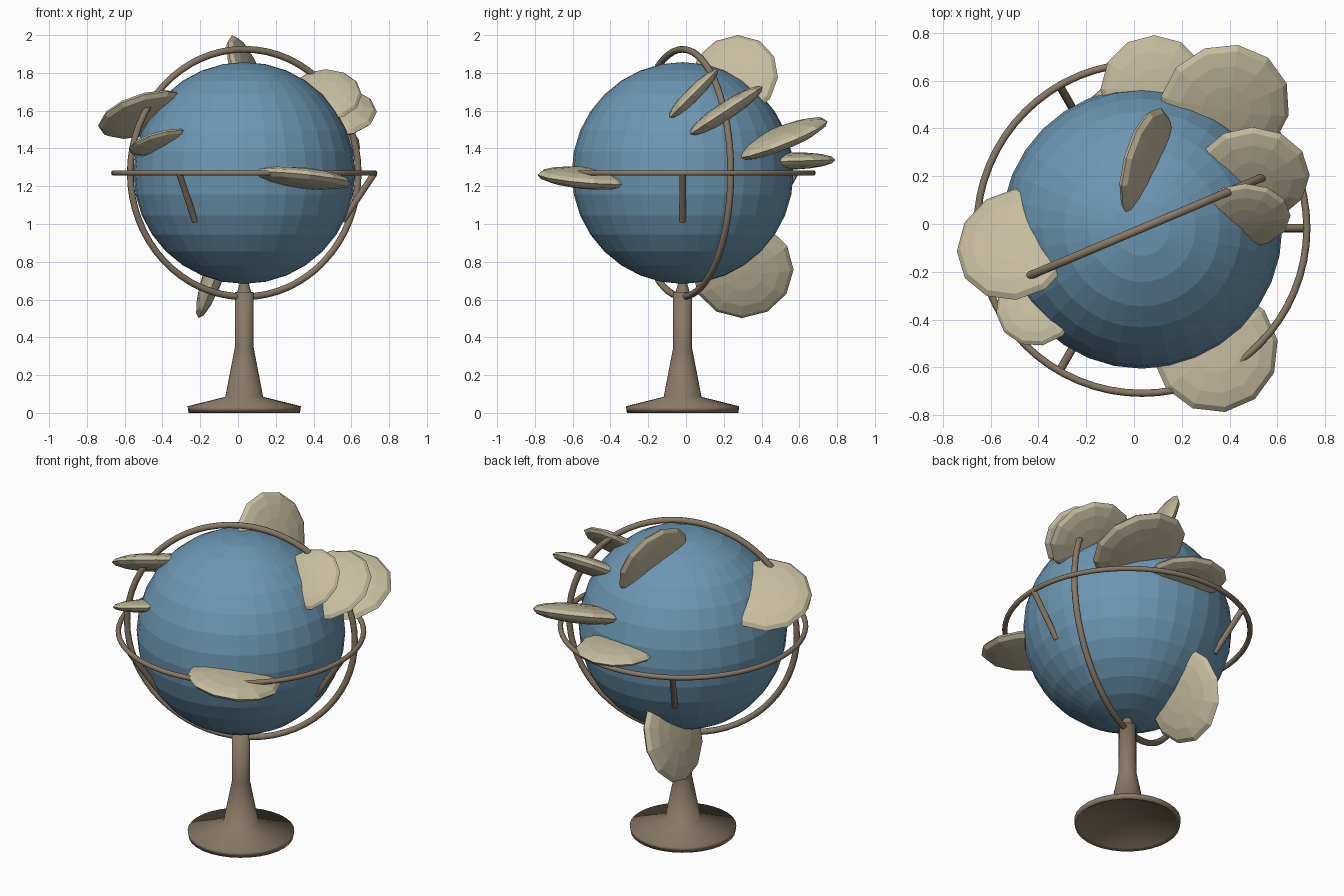
import bpy
import bmesh
import math
from mathutils import Vector

if bpy.data.objects.get("Cube"):
    bpy.data.objects.remove(bpy.data.objects["Cube"], do_unlink=True)

CENTRE = Vector((0.033, -0.018, 1.27))


def material(name, rgb):
    m = bpy.data.materials.new(name)
    m.use_nodes = True
    m.diffuse_color = (*rgb, 1)
    m.node_tree.nodes["Principled BSDF"].inputs["Base Color"].default_value = (*rgb, 1)
    return m


BLUE = material("ocean blue", (0.15, 0.31, 0.45))
BROWN = material("warm brown", (0.25, 0.19, 0.13))
BEIGE = material("pale sand", (0.57, 0.51, 0.35))


def finish(name, mat, smooth=False):
    ob = bpy.context.object
    ob.name = name
    ob.data.materials.append(mat)
    if smooth:
        bpy.ops.object.shade_smooth()
    return ob


def aim(normal):
    return Vector(normal).to_track_quat("Z", "Y").to_euler()


def ring(name, major, minor, rotation):
    bpy.ops.mesh.primitive_torus_add(location=CENTRE, rotation=rotation, major_radius=major,
                                     minor_radius=minor, major_segments=64, minor_segments=10)
    return finish(name, BROWN, True)


def rod(name, start, end, r1, r2):
    axis = end - start
    bpy.ops.mesh.primitive_cone_add(vertices=12, radius1=r1, radius2=r2, depth=axis.length,
                                    location=(start + end) / 2, rotation=aim(axis))
    finish(name, BROWN)
    bpy.ops.object.shade_smooth_by_angle()


def land(name, location, radius, normal):
    bpy.ops.mesh.primitive_uv_sphere_add(segments=12, ring_count=8, location=location,
                                         rotation=aim(normal))
    bpy.context.object.scale = (radius, radius, radius * 0.2)
    finish(name, BEIGE)


# Globe
bpy.ops.mesh.primitive_uv_sphere_add(segments=32, ring_count=16, radius=0.587, location=CENTRE)
finish("globe", BLUE)

# Horizon ring and meridian ring
ring("horizon_ring", 0.69, 0.015, (0, 0, 0))
ring("meridian_ring", 0.655, 0.018, (math.pi / 2, 0, math.radians(22.9)))

# Three struts holding the horizon ring to the globe
for i in range(3):
    a = i * math.tau / 3
    out = Vector((math.cos(a), math.sin(a), 0))
    rod(f"strut_{i + 1}", CENTRE + out * 0.69, CENTRE + out * 0.52 - Vector((0, 0, 0.255)),
        0.017, 0.017)

# Pin between stand and globe
rod("globe_pin", CENTRE - Vector((0, 0, 0.64)), CENTRE - Vector((0, 0, 0.57)), 0.04, 0.02)

# Lathed stand with a hollow foot
profile = [(0, 0.07), (0.09, 0.06), (0.28, 0.012), (0.295, 0), (0.30, 0.035), (0.10, 0.085),
           (0.05, 0.345), (0.05, 0.64), (0, 0.64)]
bm = bmesh.new()
verts = [bm.verts.new((r, 0, z)) for r, z in profile]
edges = [bm.edges.new(pair) for pair in zip(verts, verts[1:])]
bmesh.ops.spin(bm, geom=verts + edges, cent=(0, 0, 0), axis=(0, 0, 1),
               angle=math.tau, steps=32, use_duplicate=False)
bmesh.ops.remove_doubles(bm, verts=bm.verts, dist=0.0005)
bmesh.ops.recalc_face_normals(bm, faces=bm.faces)
mesh = bpy.data.meshes.new("stand")
bm.to_mesh(mesh)
bm.free()
stand = bpy.data.objects.new("stand", mesh)
stand.location = (CENTRE.x, CENTRE.y, 0)
bpy.context.collection.objects.link(stand)
mesh.materials.append(BROWN)
mesh.polygons.foreach_set("use_smooth", [True] * len(mesh.polygons))

# Flattened land discs half sunk into the globe
land("land_front", (0.34, -0.525, 1.243), 0.265, (0.1, 0.08, 1))
land("land_left_small", (0.465, 0.035, 1.685), 0.19, (0, -0.7, 0.7))
land("land_left", (0.495, 0.205, 1.595), 0.24, (0, -0.55, 0.84))
land("land_back_left", (0.38, 0.495, 1.45), 0.275, (0.13, -0.36, 0.93))
land("land_back", (0.085, 0.565, 1.333), 0.225, (0, -0.03, 1))
land("land_top", (0.05, 0.255, 1.775), 0.24, (1, -0.27, 0.39))
land("land_bottom", (-0.12, 0.3, 0.757), 0.27, (1, 0.05, -0.35))
land("land_right", (-0.495, -0.085, 1.58), 0.255, (-0.3, 0.45, 1))
land("land_right_small", (-0.405, -0.34, 1.432), 0.178, (-0.25, 0.3, 1))
